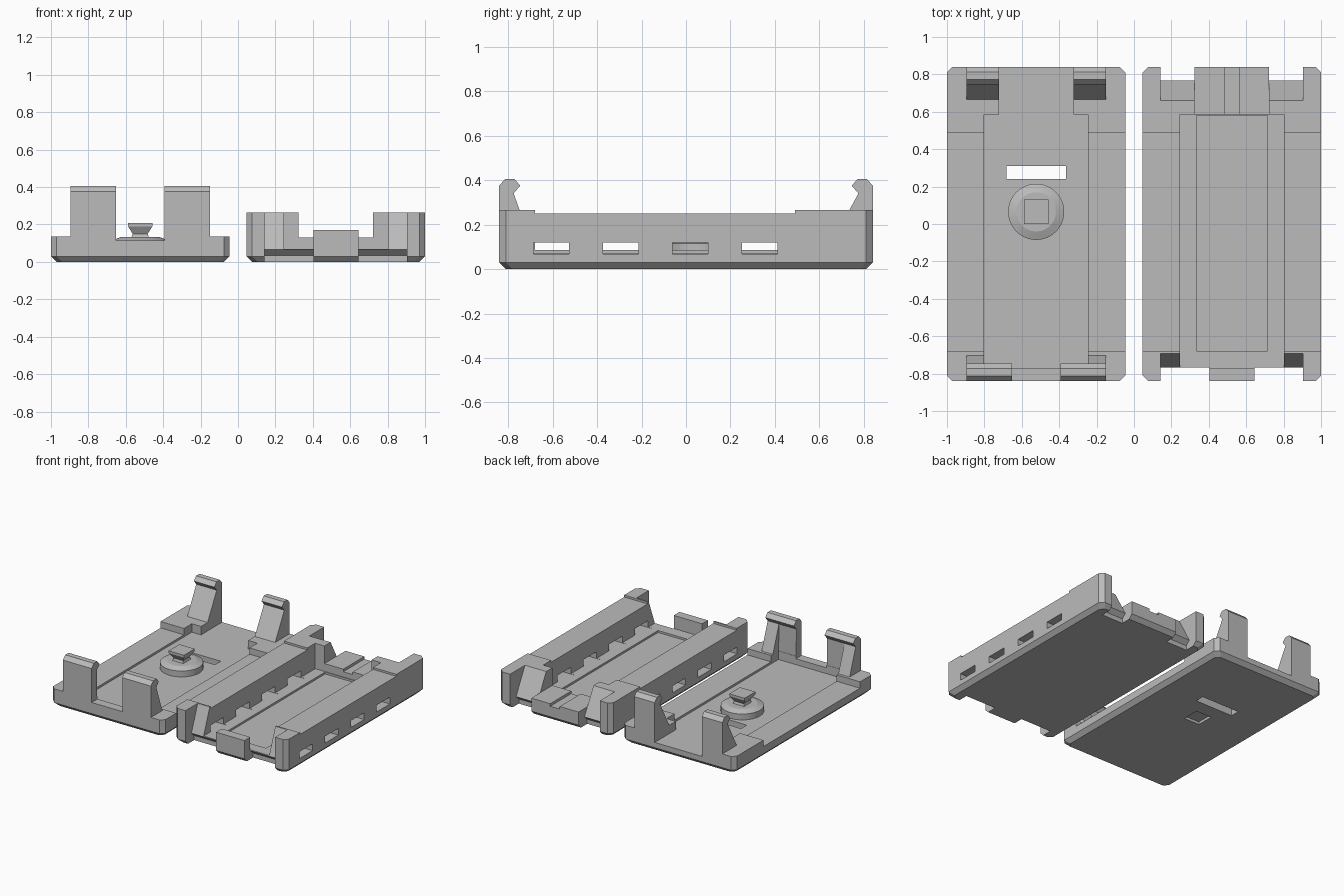
import bpy, bmesh, math

cube = bpy.data.objects.get("Cube")
if cube:
    bpy.data.objects.remove(cube, do_unlink=True)

grey = bpy.data.materials.new("plain_grey")
grey.use_nodes = True
grey.diffuse_color = (0.5, 0.5, 0.5, 1)
grey.node_tree.nodes["Principled BSDF"].inputs["Base Color"].default_value = (0.5, 0.5, 0.5, 1)


def loft(name, rings):
    """Closed solid through equal-length rings of 3D points."""
    bm = bmesh.new()
    rows = [[bm.verts.new(p) for p in ring] for ring in rings]
    n = len(rows[0])
    for a, b in zip(rows, rows[1:]):
        for i in range(n):
            bm.faces.new((a[i], a[(i + 1) % n], b[(i + 1) % n], b[i]))
    bm.faces.new(rows[0][::-1])
    bm.faces.new(rows[-1])
    bmesh.ops.recalc_face_normals(bm, faces=bm.faces)
    me = bpy.data.meshes.new(name)
    bm.to_mesh(me)
    bm.free()
    me.materials.append(grey)
    ob = bpy.data.objects.new(name, me)
    bpy.context.collection.objects.link(ob)
    return ob


def box(name, x0, x1, y0, y1, z0, z1):
    return loft(name, [[(x0, y0, z), (x1, y0, z), (x1, y1, z), (x0, y1, z)] for z in (z0, z1)])


def prism(name, x0, x1, profile):
    return loft(name, [[(x, y, z) for y, z in profile] for x in (x0, x1)])


def tray(name, cx, height):
    """Block with clipped corners and a chamfered underside."""
    c = 0.03

    def ring(inset, z):
        w, d = 0.477 - inset, 0.84 - inset
        pts = [(w, c - d), (w, d - c), (w - c, d), (c - w, d),
               (-w, d - c), (-w, c - d), (c - w, -d), (w - c, -d)]
        return [(cx + x, y, z) for x, y in pts]
    return loft(name, [ring(c, 0), ring(0, c), ring(0, height)])


def cut(target, cutter):
    m = target.modifiers.new("cut", 'BOOLEAN')
    m.operation = 'DIFFERENCE'
    m.solver = 'EXACT'
    m.object = cutter
    bpy.context.view_layer.objects.active = target
    bpy.ops.object.modifier_apply(modifier=m.name)
    bpy.data.objects.remove(cutter, do_unlink=True)


def both(cx, a, b):
    """An x span and its mirror image about cx, given as offsets."""
    return [(cx + a, cx + b), (cx - b, cx - a)]


TOP = 0.6

# Clip-on lid
LX = -0.523
lid = tray("lid_plate", LX, 0.135)
for bounds in [
    (-1.1, 0, -0.68, 0.49, 0.086, TOP),                 # low side strips
    (LX - 0.278, LX + 0.278, -0.77, 0.585, 0.07, TOP),  # sunken floor
    (LX - 0.2, LX + 0.2, 0.5, 0.9, 0.07, TOP),          # open rear edge
    (LX - 0.13, LX + 0.13, -0.9, -0.75, 0.115, TOP),    # front rim
    (LX - 0.16, LX + 0.16, 0.24, 0.31, -0.1, TOP),      # slot
    (LX - 0.065, LX + 0.065, 0, 0.13, -0.1, 0.02),      # socket underneath
]:
    cut(lid, box("cutter", *bounds))

# Hooked clips
hook = [(0.84, 0.13), (0.84, 0.375), (0.813, 0.405), (0.772, 0.405), (0.745, 0.375), (0.775, 0.34)]
front = [(-y, z) for y, z in hook]
for side, (a, b) in zip(("left", "right"), both(LX, 0.2, 0.373)):
    prism("rear_clip_" + side, a, b, hook + [(0.662, 0.13)])
for side, (a, b) in zip(("left", "right"), both(LX, 0.13, 0.373)):
    prism("front_clip_" + side, a, b, front + [(-0.772, 0.13)])
for side, (a, b) in zip(("left", "right"), both(LX, 0.278, 0.373)):
    prism("front_clip_brace_" + side, a, b,
          [(-0.8, 0.13), (-0.8, 0.34), (-0.775, 0.34), (-0.7, 0.13)])

# Peg on a conical collar
PY = 0.065


def round_ring(r, z, n=48):
    return [(LX + r * math.cos(2 * math.pi * i / n), PY + r * math.sin(2 * math.pi * i / n), z)
            for i in range(n)]


def square_ring(h, z):
    return [(LX + sx * h, PY + sy * h, z) for sx, sy in ((-1, -1), (1, -1), (1, 1), (-1, 1))]


loft("peg_collar", [round_ring(0.15, 0.06), round_ring(0.15, 0.115), round_ring(0.105, 0.132)])
loft("peg", [square_ring(0.05, 0.12), square_ring(0.04, 0.15), square_ring(0.065, 0.19),
             square_ring(0.065, 0.208)])

# Walled base
BX = 0.523
base = tray("base_tray", BX, 0.265)
for bounds in [
    (0, 1.1, -0.68, 0.49, 0.25, TOP),                    # lower wall tops
    (BX - 0.278, BX + 0.278, -0.77, 0.585, 0.07, TOP),   # cavity
    (BX - 0.19, BX + 0.19, -0.68, 0.58, 0.055, TOP),     # shallow pocket
    (BX - 0.2, BX + 0.2, 0.5, 0.9, 0.13, TOP),           # rear sill
    (BX - 0.04, BX + 0.04, 0.5, 0.9, 0.11, TOP),         # rear channel
    (BX - 0.122, BX + 0.122, -0.9, -0.75, 0.17, TOP),    # above the front tab
]:
    cut(base, box("cutter", *bounds))

# Notches that receive the clips
notch = [(0.95, TOP), (0.95, -0.1), (0.735, -0.1), (0.735, 0.035), (0.768, 0.065)]
for a, b in both(BX, 0.2, 0.38):
    cut(base, prism("cutter", a, b, notch + [(0.66, 0.265), (0.66, TOP)]))
for a, b in both(BX, 0.12, 0.38):
    cut(base, prism("cutter", a, b, [(-y, z) for y, z in notch] + [(-0.692, 0.265), (-0.692, TOP)]))

# Side windows
for i in range(4):
    y = -0.605 + i * 0.312
    for a, b in both(BX, 0.25, 0.6):
        cut(base, box("cutter", a, b, y - 0.08, y + 0.08, 0.068, 0.12))
